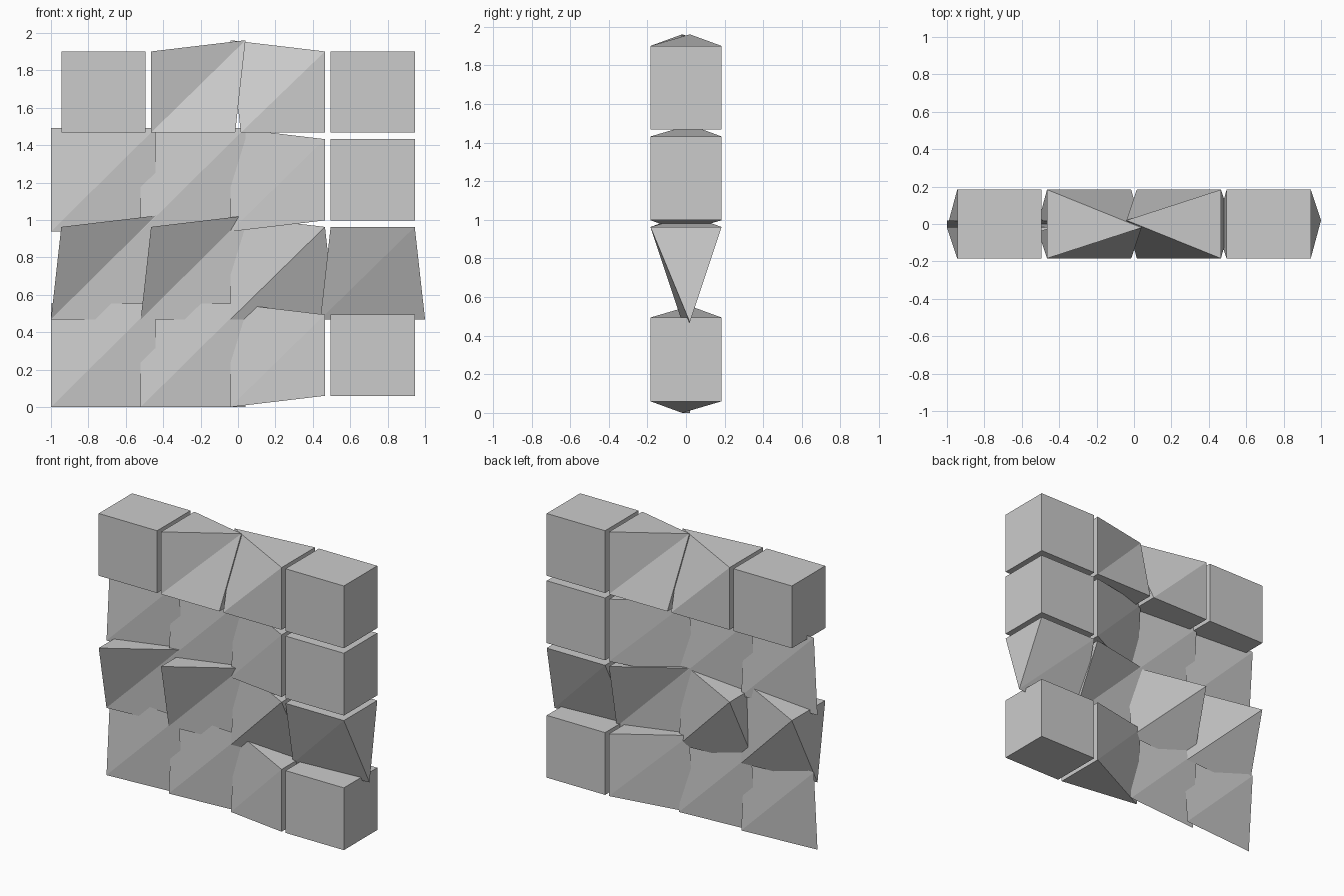
import bpy

if "Cube" in bpy.data.objects:
    bpy.data.objects.remove(bpy.data.objects["Cube"])

# Block wall: 4 x 4 boxes; some front-to-back edges are pinched to a single outset point
PITCH_X, PITCH_Z = 0.48, 0.469
HALF_X, HALF_Y, HALF_Z = 0.225, 0.184, 0.217
OUT_X, OUT_Z, OUT_Y = 0.055, 0.06, 0.02
CORNERS = {"BL": (-1, -1), "BR": (1, -1), "TR": (1, 1), "TL": (-1, 1)}
RING = list(CORNERS)

# Pinched corners of each block, rows from the bottom, columns from the left
ALL = "BL BR TR TL"
PINCHED = [
    [ALL, ALL, "BL TL", ""],
    ["BL BR TR", "BL BR TR", "BL BR TL", "BL BR"],
    [ALL, ALL, "BL TL", ""],
    ["", "TR", "TL", ""],
]


def block(name, cx, cz, pinched):
    verts, front, back = [], {}, {}
    for key, (sx, sz) in CORNERS.items():
        front[key] = len(verts)
        if key in pinched:
            verts.append((cx + sx * (HALF_X + OUT_X), -sx * sz * OUT_Y,
                          cz + sz * (HALF_Z + OUT_Z)))
        else:
            verts.append((cx + sx * HALF_X, -HALF_Y, cz + sz * HALF_Z))
            verts.append((cx + sx * HALF_X, HALF_Y, cz + sz * HALF_Z))
        back[key] = len(verts) - 1

    # front and back fold along opposite diagonals
    faces = [[front[k] for k in ("BL", "BR", "TR")],
             [front[k] for k in ("BL", "TR", "TL")],
             [back[k] for k in ("BR", "BL", "TL")],
             [back[k] for k in ("BR", "TL", "TR")]]
    # sides: quads, triangles where one edge is pinched, nothing where both are
    for i, a in enumerate(RING):
        b = RING[(i + 1) % 4]
        side = list(dict.fromkeys((front[b], front[a], back[a], back[b])))
        if len(side) > 2:
            faces.append(side)

    mesh = bpy.data.meshes.new(name)
    mesh.from_pydata(verts, [], faces)
    mesh.update()
    bpy.context.collection.objects.link(bpy.data.objects.new(name, mesh))


for r, row in enumerate(PINCHED):
    for c, pinched in enumerate(row):
        block(f"wall_block_{r + 1}_{c + 1}", (c - 1.5) * PITCH_X,
              HALF_Z + OUT_Z + r * PITCH_Z, pinched.split())
